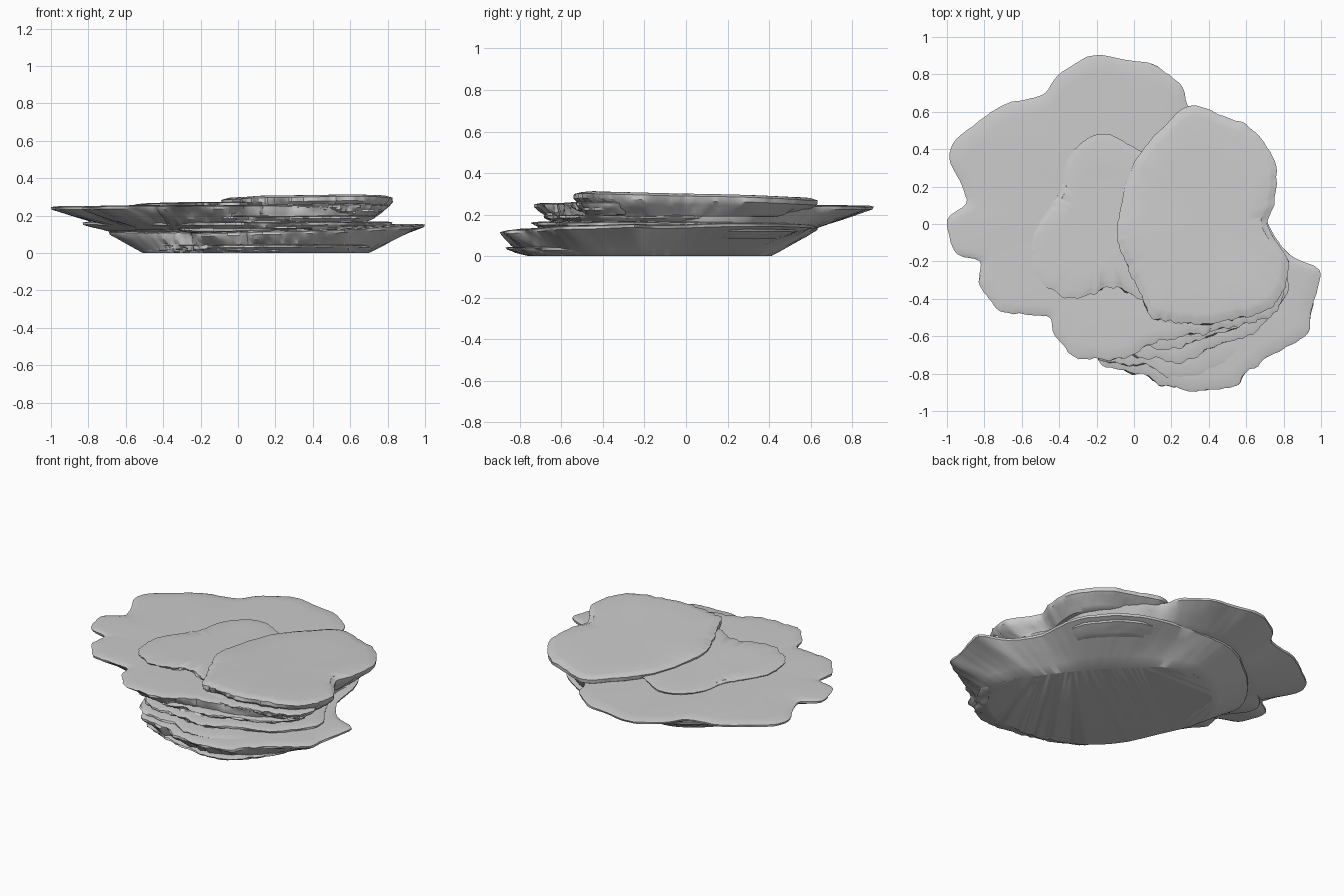
import bpy, bmesh, math
from mathutils import Vector, noise

N = 220  # samples around each outline


def smooth(pts, sub=5):
    """Rounded closed outline through the given points (Catmull-Rom)."""
    out, n = [], len(pts)
    P = [Vector(p) for p in pts]
    for i in range(n):
        a, b, c, d = P[i - 1], P[i], P[(i + 1) % n], P[(i + 2) % n]
        for k in range(sub):
            t = k / sub
            out.append(0.5 * (2 * b + (c - a) * t + (2 * a - 5 * b + 4 * c - d) * t * t
                              + (3 * b - a - 3 * c + d) * t ** 3))
    return out


def radii(pts, centre):
    """Distance from the centre to the outline for N evenly spread angles."""
    P = [p - Vector(centre) for p in smooth(pts)]
    res = []
    for k in range(N):
        a = 2 * math.pi * k / N
        d = Vector((math.cos(a), math.sin(a)))
        best = 0
        for i, p in enumerate(P):
            e = P[i] - P[i - 1]
            den = d.x * e.y - d.y * e.x
            if abs(den) < 1e-9:
                continue
            q = P[i - 1]
            r = (q.x * e.y - q.y * e.x) / den
            s = (q.x * d.y - q.y * d.x) / den
            if r > 0 and -1e-6 <= s <= 1 + 1e-6:
                best = max(best, r)
        res.append(best)
    return res


def plate(name, outline, centre, top, lip, foot, foot_z, bevel=0.02, seed=0.0):
    """Slab with an undulating top, a thin broken lip and an underside running in to a foot.
    top = (height, x slope, y slope); foot = outline, or a scale of the top outline."""
    cx, cy = centre
    rim = radii(outline, centre)
    low = [r * foot for r in rim] if isinstance(foot, float) else radii(foot, centre)
    bm = bmesh.new()

    def top_z(x, y):
        return top[0] + top[1] * x + top[2] * y + 0.004 * noise.noise((x * 3, y * 3, seed))

    def ring(fn):
        vs = []
        for k in range(N):
            a = 2 * math.pi * k / N
            c, s = math.cos(a), math.sin(a)
            r, z = fn(k, c, s)
            x, y = cx + r * c, cy + r * s
            vs.append(bm.verts.new((x, y, top_z(x, y) - z[1] if z[0] else z[1])))
        return vs

    def crag(c, s, lvl):
        rough = 0.007 + 0.016 * max(0, -s)
        return rough * noise.noise((c * 7 + seed, s * 7, lvl)) \
            + rough * 0.7 * noise.noise((c * 20, s * 20 + seed, lvl))

    rings = [ring(lambda k, c, s, f=f: (rim[k] * f, (1, 0))) for f in (0.3, 0.65, 0.9)]
    rings.append(ring(lambda k, c, s: (rim[k] - bevel + crag(c, s, 0), (1, 0.002))))
    rings.append(ring(lambda k, c, s: (rim[k] + crag(c, s, 0), (1, lip * 0.35))))
    rings.append(ring(lambda k, c, s: (rim[k] - 0.004 + crag(c, s, 0.4), (1, lip))))
    for t in (0.25, 0.5, 0.75, 1.0):
        def under(k, c, s):
            r = rim[k] * (1 - t) + low[k] * t + (crag(c, s, t * 3) * 1.2 if t < 1 else 0)
            x, y = cx + rim[k] * c, cy + rim[k] * s
            z = (top_z(x, y) - lip) * (1 - t) + foot_z * t
            return r, (0, z)
        rings.append(ring(under))
    for A, B in zip(rings, rings[1:]):
        for k in range(N):
            j = (k + 1) % N
            bm.faces.new((A[k], B[k], B[j], A[j]))
    bm.faces.new(rings[0])
    bm.faces.new(rings[-1][::-1])
    bmesh.ops.triangulate(bm, faces=[f for f in bm.faces if len(f.verts) > 4])
    bmesh.ops.recalc_face_normals(bm, faces=bm.faces)
    me = bpy.data.meshes.new(name)
    bm.to_mesh(me)
    bm.free()
    ob = bpy.data.objects.new(name, me)
    bpy.context.collection.objects.link(ob)
    bpy.ops.object.select_all(action='DESELECT')
    ob.select_set(True)
    bpy.context.view_layer.objects.active = ob
    bpy.ops.object.shade_smooth_by_angle(angle=math.radians(32))


# Flat ground outline
base = [(0.7, -0.42), (0.56, -0.17), (0.4, 0.04), (0.2, 0.25), (0.02, 0.39), (-0.2, 0.39),
        (-0.42, 0.22), (-0.51, 0.0), (-0.42, -0.25), (-0.28, -0.52), (-0.05, -0.7),
        (0.3, -0.76), (0.55, -0.68)]

# Lowest front ledge
plate("bottom_ledge",
      [(0.74, -0.42), (0.58, -0.17), (0.42, 0.05), (0.2, 0.27), (0.02, 0.41), (-0.22, 0.4),
       (-0.44, 0.23), (-0.53, 0.0), (-0.44, -0.25), (-0.29, -0.53), (-0.12, -0.73),
       (0.15, -0.82), (0.38, -0.86), (0.55, -0.8), (0.68, -0.62)],
      (0.1, -0.2), (0.045, 0, 0), 0.015, base, 0.0, 0.015, 1)

# Lower slab with the right-hand point
plate("lower_slab",
      [(0.99, -0.25), (0.84, -0.17), (0.72, 0.0), (0.66, 0.3), (0.42, 0.54), (0.1, 0.62),
       (-0.22, 0.62), (-0.5, 0.44), (-0.69, 0.17), (-0.6, -0.08), (-0.45, -0.3), (-0.29, -0.53),
       (-0.19, -0.73), (-0.13, -0.77), (0.08, -0.81), (0.16, -0.87), (0.36, -0.89),
       (0.53, -0.87), (0.6, -0.8), (0.75, -0.69), (0.92, -0.6), (0.95, -0.45)],
      (0.15, -0.2), (0.135, 0.03, 0.025), 0.02, base, 0.0, 0.02, 2)

# Thin strata stepping back up the front: name, height, lip, left reach, front edge
right_back = [(0.72, -0.12), (0.65, 0.05), (0.63, 0.28), (0.42, 0.5), (0.1, 0.56), (-0.3, 0.5)]
strata = [
    ("stratum_low", 0.135, 0.016, -0.7, [(-0.2, -0.7), (0.08, -0.76), (0.2, -0.82), (0.36, -0.8),
                                         (0.52, -0.72), (0.74, -0.65), (0.84, -0.45)]),
    ("stratum_middle", 0.168, 0.018, -0.83, [(-0.15, -0.69), (0.05, -0.71), (0.25, -0.74),
                                             (0.4, -0.67), (0.6, -0.6), (0.78, -0.44), (0.82, -0.3)]),
    ("stratum_high", 0.2, 0.016, -0.8, [(-0.1, -0.66), (0.1, -0.66), (0.22, -0.67),
                                        (0.35, -0.61), (0.6, -0.53), (0.73, -0.38), (0.7, -0.25)]),
]
for i, (name, z, lip, left, front) in enumerate(strata):
    edge = right_back + [(left * 0.87, 0.28), (left, 0.1), (left * 0.75, -0.15), (left * 0.5, -0.42)] + front
    plate(name, edge, (0.1, -0.15), (z, 0, 0), lip, 0.86, z - 0.05, 0.02, 3 + i)

# Broad upper slab
waist = [(0.62, 0.0), (0.6, 0.28), (0.38, 0.5), (0.1, 0.58), (-0.2, 0.59), (-0.48, 0.42),
         (-0.66, 0.2), (-0.6, -0.06), (-0.45, -0.3), (-0.25, -0.52), (0.1, -0.58), (0.5, -0.5),
         (0.64, -0.3)]
plate("upper_slab",
      [(0.66, 0.0), (0.66, 0.3), (0.5, 0.5), (0.3, 0.62), (0.26, 0.73), (0.13, 0.84), (0.0, 0.87),
       (-0.22, 0.9), (-0.4, 0.8), (-0.49, 0.69), (-0.69, 0.64), (-0.83, 0.55), (-0.96, 0.44),
       (-0.98, 0.33), (-0.89, 0.13), (-0.98, 0.05), (-1.0, -0.01), (-0.95, -0.16),
       (-0.83, -0.2), (-0.82, -0.33), (-0.7, -0.47), (-0.47, -0.49), (-0.42, -0.6),
       (-0.3, -0.71), (-0.07, -0.725), (0.02, -0.67), (0.25, -0.6), (0.5, -0.55), (0.7, -0.38)],
      (-0.15, 0.0), (0.251, 0, -0.008), 0.02, waist, 0.125, 0.02, 7)

# Middle cap
plate("middle_cap",
      [(0.2, 0.0), (0.15, 0.35), (0.03, 0.39), (-0.07, 0.45), (-0.2, 0.48), (-0.35, 0.36),
       (-0.4, 0.17), (-0.51, 0.0), (-0.545, -0.12), (-0.52, -0.28), (-0.44, -0.36), (-0.33, -0.4),
       (-0.2, -0.37), (-0.12, -0.33), (0.05, -0.4), (0.2, -0.35)],
      (-0.15, 0.02), (0.269, 0.01, -0.015), 0.015, 0.9, 0.23, 0.025, 8)

# Broken shelf just below the front of the top cap
plate("cap_shelf",
      [(0.68, -0.2), (0.5, 0.1), (0.2, 0.1), (0.04, -0.25), (0.1, -0.5), (0.24, -0.55), (0.31, -0.59),
       (0.42, -0.57), (0.52, -0.55), (0.72, -0.5), (0.8, -0.36)],
      (0.4, -0.2), (0.262, 0, 0), 0.02, 0.85, 0.2, 0.02, 9)

# Top cap
plate("top_cap",
      [(0.715, 0.0), (0.75, 0.12), (0.755, 0.33), (0.63, 0.51), (0.47, 0.58), (0.3, 0.635),
       (0.18, 0.54), (0.04, 0.39), (-0.04, 0.22), (-0.09, -0.05), (-0.04, -0.22), (0.03, -0.36),
       (0.1, -0.5), (0.24, -0.52), (0.35, -0.54), (0.5, -0.51), (0.65, -0.49), (0.79, -0.38),
       (0.83, -0.22), (0.78, -0.12)],
      (0.35, 0.02), (0.293, 0.012, -0.025), 0.035, 0.8, 0.19, 0.035, 10)
